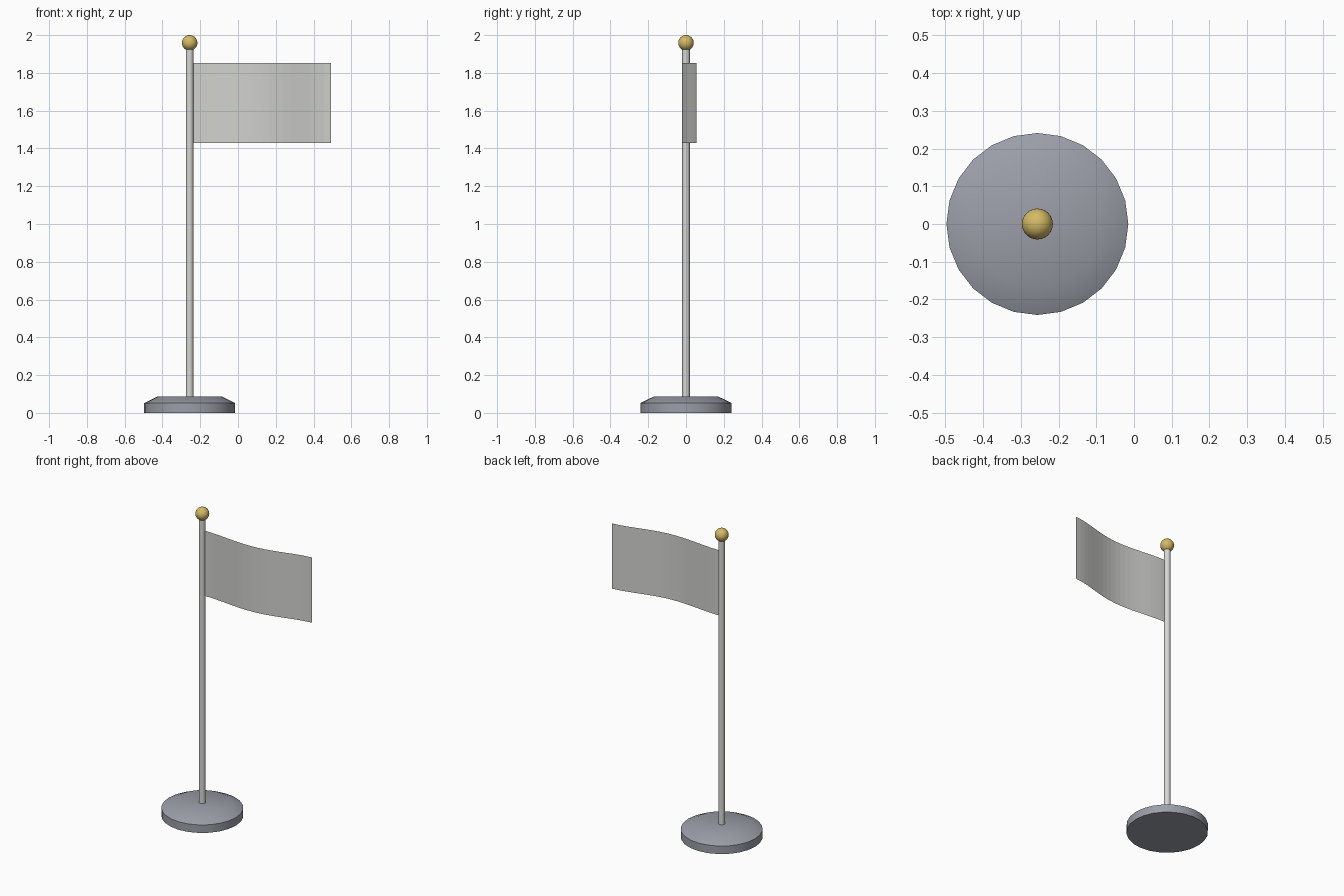
import bpy, bmesh, math

cube = bpy.data.objects.get("Cube")
if cube:
    bpy.data.objects.remove(cube, do_unlink=True)

POLE_X = -0.256


def material(name, rgb):
    mat = bpy.data.materials.new(name)
    mat.use_nodes = True
    color = (*rgb, 1.0)
    mat.diffuse_color = color
    mat.node_tree.nodes["Principled BSDF"].inputs["Base Color"].default_value = color
    return mat


def add_object(name, bm, mat, smooth=True):
    bmesh.ops.recalc_face_normals(bm, faces=bm.faces)
    mesh = bpy.data.meshes.new(name)
    bm.to_mesh(mesh)
    bm.free()
    obj = bpy.data.objects.new(name, mesh)
    bpy.context.collection.objects.link(obj)
    mesh.materials.append(mat)
    if smooth:
        bpy.ops.object.select_all(action="DESELECT")
        bpy.context.view_layer.objects.active = obj
        obj.select_set(True)
        bpy.ops.object.shade_smooth_by_angle(angle=math.radians(35))
    return obj


def turned(name, profile, sides, mat):
    """Closed round part from a list of (radius, height) rings."""
    bm = bmesh.new()
    rings = []
    for r, z in profile:
        angles = [math.tau * i / sides for i in range(sides)]
        rings.append([bm.verts.new((r * math.cos(a), r * math.sin(a), z)) for a in angles])
    for low, high in zip(rings, rings[1:]):
        for i in range(sides):
            j = (i + 1) % sides
            bm.faces.new((low[i], low[j], high[j], high[i]))
    bm.faces.new(rings[0][::-1])
    bm.faces.new(rings[-1])
    obj = add_object(name, bm, mat)
    obj.location.x = POLE_X
    return obj


stone = material("grey stone", (0.33, 0.345, 0.395))
metal = material("pale metal", (0.68, 0.68, 0.67))
gold = material("gold", (0.66, 0.49, 0.13))
cloth = material("off-white cloth", (0.64, 0.64, 0.62))

# Base with a sloped shoulder, and the pole
turned("base", [(0.241, 0), (0.241, 0.052), (0.17, 0.087)], 24, stone)
turned("pole", [(0.02, 0.08), (0.02, 1.94)], 16, metal)

# Ball on top of the pole
bm = bmesh.new()
bmesh.ops.create_uvsphere(bm, u_segments=24, v_segments=16, radius=0.041)
ball = add_object("finial_ball", bm, gold)
ball.location = (POLE_X, 0, 1.959)

# Thin waving flag: the wave grows towards the free end
START, END, BOTTOM, TOP = -0.24, 0.493, 1.43, 1.853
STEPS = 20
bm = bmesh.new()
columns = []
for i in range(STEPS + 1):
    t = i / STEPS
    x = START + (END - START) * t
    y = -0.055 * t * math.sin(1.5 * math.pi * t)
    columns.append([bm.verts.new((x, y, z)) for z in (BOTTOM, TOP)])
for a, b in zip(columns, columns[1:]):
    bm.faces.new((a[0], b[0], b[1], a[1]))
add_object("flag", bm, cloth, smooth=False)
